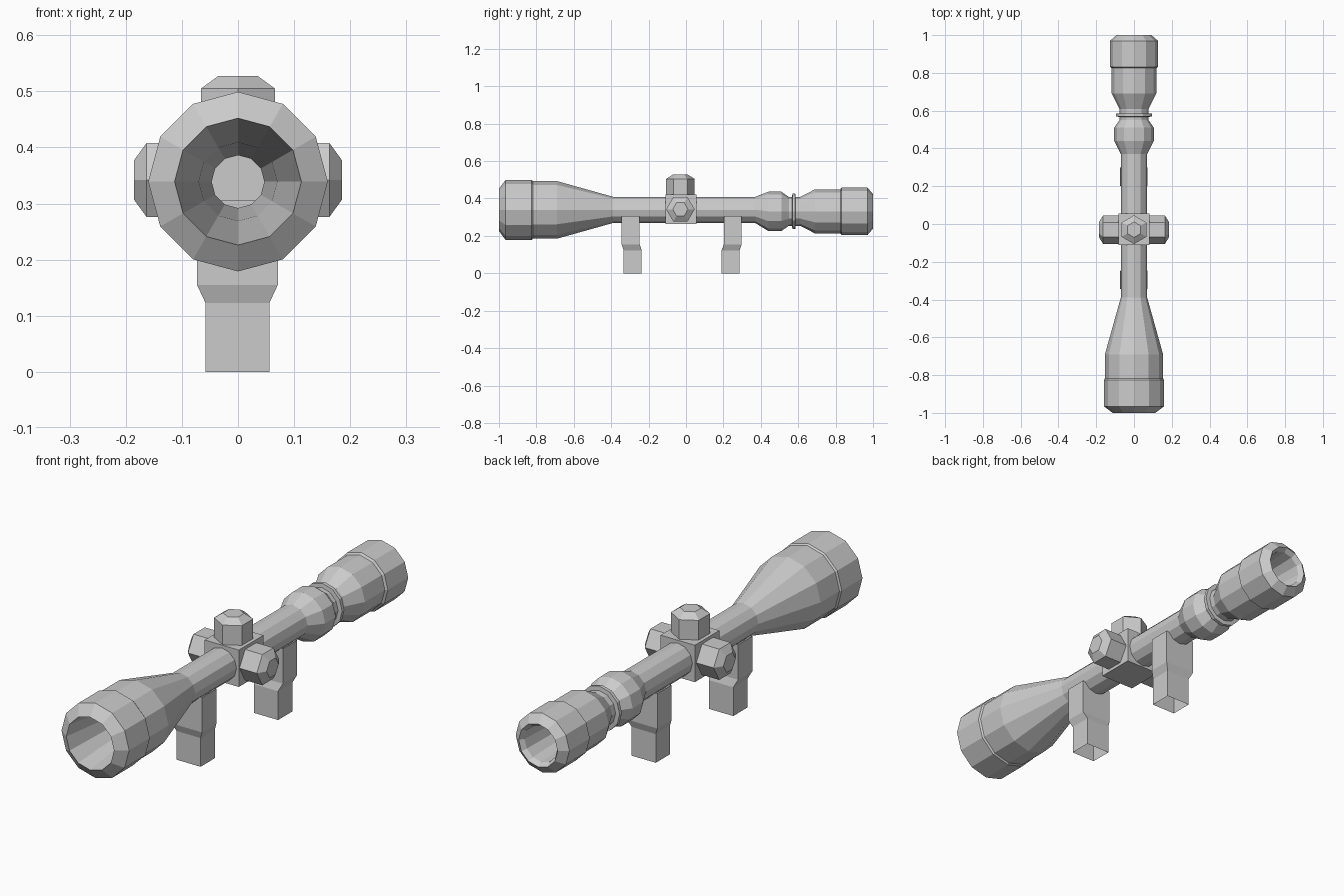
import bpy, bmesh, math
from mathutils import Matrix, Vector

if "Cube" in bpy.data.objects:
    bpy.data.objects.remove(bpy.data.objects["Cube"])

AXIS_Z = 0.339      # height of the optical axis
MID_Y = -0.027      # centre of the turret block and mounts


def make_object(name, bm):
    bmesh.ops.recalc_face_normals(bm, faces=bm.faces)
    mesh = bpy.data.meshes.new(name)
    bm.to_mesh(mesh)
    bm.free()
    obj = bpy.data.objects.new(name, mesh)
    bpy.context.collection.objects.link(obj)
    return obj


def skin(bm, rings, close_loop=False):
    """Bridge consecutive rings of points with quads."""
    loops = [[bm.verts.new(p) for p in ring] for ring in rings]
    pairs = list(zip(loops, loops[1:]))
    if close_loop:
        pairs.append((loops[-1], loops[0]))
    for a, b in pairs:
        n = len(a)
        for i in range(n):
            j = (i + 1) % n
            bm.faces.new((a[i], a[j], b[j], b[i]))
    return loops


# Scope body: 12-sided hollow lathe, (y, radius) outside then inside
outer = [(-1, .113), (-.965, .16), (-.825, .16), (-.818, .154), (-.69, .154),
         (-.39, .07), (.37, .07), (.44, .105), (.51, .105), (.55, .077),
         (.567, .077), (.569, .095), (.584, .095), (.586, .077), (.61, .077),
         (.69, .118), (.825, .118), (.832, .127), (.97, .127), (1, .092)]
inner = [(.98, .078), (.70, .06), (.40, .047), (-.39, .047), (-.70, .07)]


def scope_ring(y, r, sides=12):
    drop = 0.008 if y > .42 else 0     # eyepiece sits slightly lower
    return [(r * math.sin(2 * math.pi * i / sides), y,
             AXIS_Z - drop + r * math.cos(2 * math.pi * i / sides))
            for i in range(sides)]


bm = bmesh.new()
skin(bm, [scope_ring(y, r) for y, r in outer + inner], close_loop=True)
make_object("scope_body", bm)

# Turret block: square housing around the tube
bm = bmesh.new()
bmesh.ops.create_cube(bm, size=1, matrix=Matrix.Translation((0, MID_Y, .342))
                      @ Matrix.Diagonal((.162, .166, .158, 1)))
make_object("turret_block", bm)


# Adjustment turrets: chamfered hexagonal caps
def turret(name, angle, base, shoulder, tip):
    rot = Matrix.Rotation(angle, 4, 'Y')
    centre = Vector((0, MID_Y - .003, .342))
    rings = []
    for h, r in ((base, .076), (shoulder, .076), (tip, .041)):
        rings.append([centre + rot @ Vector((r * math.sin(k * math.pi / 3),
                                             r * math.cos(k * math.pi / 3), h))
                      for k in range(6)])
    bm = bmesh.new()
    loops = skin(bm, rings)
    bm.faces.new(loops[0])
    bm.faces.new(loops[-1])
    make_object(name, bm)


turret("top_turret", 0, .07, .163, .185)
turret("right_turret", math.pi / 2, .07, .163, .185)
turret("left_turret", -math.pi / 2, .07, .163, .185)

# Mount legs: open-ended square tubes, flared at the top
for name, s in (("front_mount", -1), ("rear_mount", 1)):
    rings = []
    for z, hx, off in ((0, .057, .262), (.123, .057, .262),
                       (.155, .072, .273), (.305, .072, .273)):
        y = MID_Y + .004 + s * off
        rings.append([(-hx - .001, y - .048, z), (hx - .001, y - .048, z),
                      (hx - .001, y + .048, z), (-hx - .001, y + .048, z)])
    bm = bmesh.new()
    skin(bm, rings)
    make_object(name, bm)
